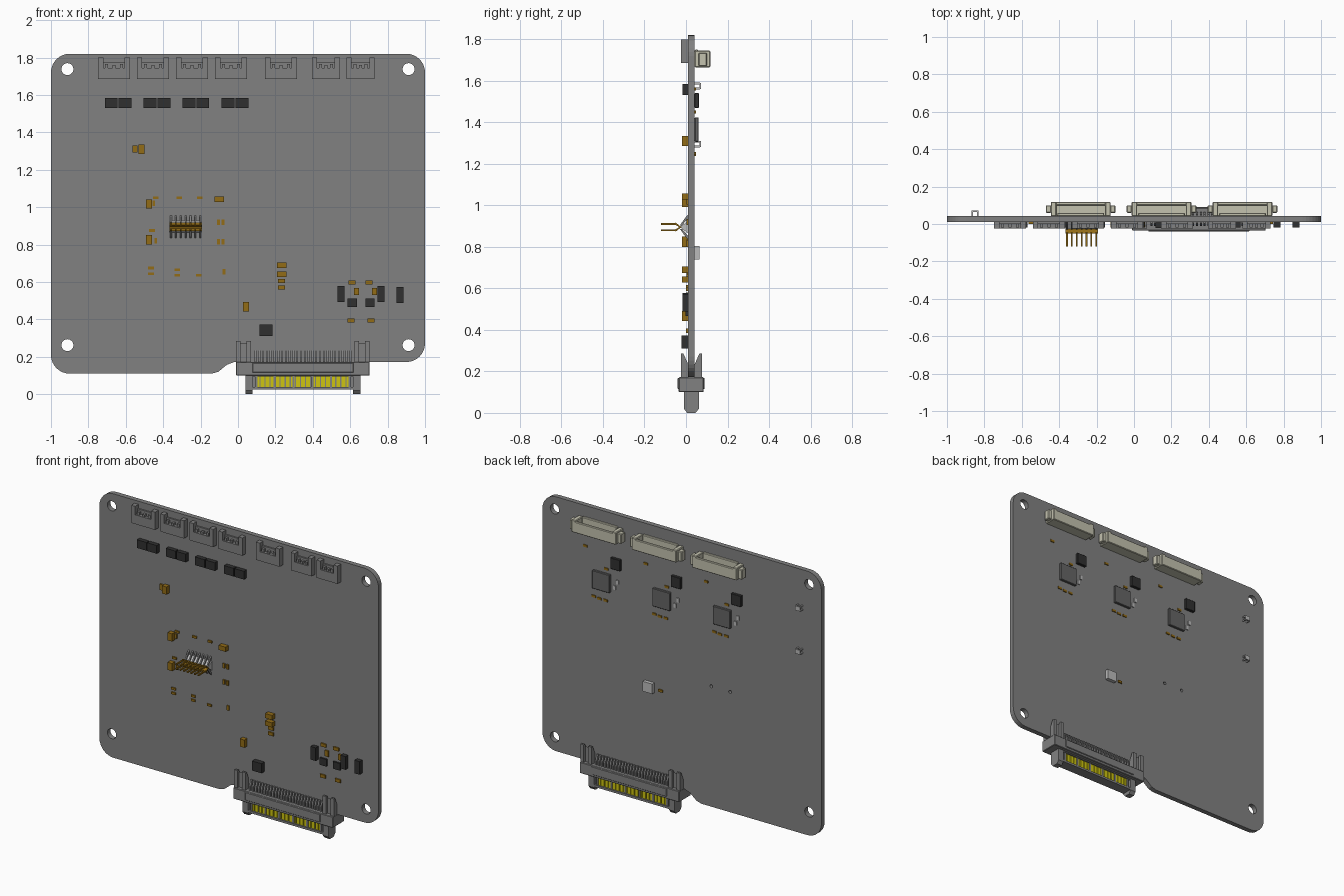
import bpy
import bmesh
import math
from mathutils import Matrix, Vector

cube = bpy.data.objects.get("Cube")
if cube:
    bpy.data.objects.remove(cube, do_unlink=True)


def material(name, r, g, b):
    m = bpy.data.materials.new(name)
    m.use_nodes = True
    m.diffuse_color = (r, g, b, 1)
    m.node_tree.nodes["Principled BSDF"].inputs["Base Color"].default_value = (r, g, b, 1)
    return m


grey = material("board grey", .22, .22, .22)
black = material("component black", .03, .03, .03)
gold = material("dark gold", .29, .15, .008)
yellow = material("contact yellow", .62, .56, .005)
beige = material("socket beige", .55, .54, .43)
chip_grey = material("chip grey", .13, .13, .13)
light = material("light grey", .5, .5, .5)

FRONT, BACK = .01, .042          # board faces along y
MID = (FRONT + BACK) / 2


def finish(name, bm, mat, bevel=0):
    bmesh.ops.recalc_face_normals(bm, faces=bm.faces)
    mesh = bpy.data.meshes.new(name)
    bm.to_mesh(mesh)
    bm.free()
    mesh.materials.append(mat)
    obj = bpy.data.objects.new(name, mesh)
    bpy.context.collection.objects.link(obj)
    if bevel:
        mod = obj.modifiers.new("bevel", 'BEVEL')
        mod.width, mod.segments = bevel, 1
    return obj


def boxes(name, mat, spans, bevel=0):
    """Each span is (x range, y range, z range)."""
    bm = bmesh.new()
    for span in spans:
        centre = Vector([(a + b) / 2 for a, b in span])
        size = [b - a for a, b in span]
        bmesh.ops.create_cube(bm, size=1, matrix=Matrix.Translation(centre) @ Matrix.Diagonal((*size, 1)))
    return finish(name, bm, mat, bevel)


def prisms(name, mat, profiles, x_ranges):
    """Extrude each (y, z) profile along every x range."""
    bm = bmesh.new()
    for profile in profiles:
        for x0, x1 in x_ranges:
            face = bm.faces.new([bm.verts.new((x0, y, z)) for y, z in profile])
            ext = bmesh.ops.extrude_face_region(bm, geom=[face])
            verts = [v for v in ext["geom"] if isinstance(v, bmesh.types.BMVert)]
            bmesh.ops.translate(bm, verts=verts, vec=(x1 - x0, 0, 0))
    return finish(name, bm, mat)


def around(c, size):
    return (c - size / 2, c + size / 2)


def front_parts(name, mat, centres, w, h, depth):
    boxes(name, mat, [(around(x, w), (FRONT - depth, FRONT), around(z, h)) for x, z in centres])


def back_parts(name, mat, centres, w, h, depth, bevel=0):
    boxes(name, mat, [(around(x, w), (BACK, BACK + depth), around(z, h)) for x, z in centres], bevel)


def arc(cx, cz, r, start, sweep=90, n=8):
    angles = [math.radians(start + sweep * i / n) for i in range(n + 1)]
    return [(cx + r * math.cos(a), cz + r * math.sin(a)) for a in angles]


# Circuit board: filled outline with round holes
outline = (arc(.9, 1.72, .1, 0) + arc(-.9, 1.72, .1, 90) + arc(-.9, .21, .1, 180)
           + [(-.14, .11), (-.105, .12), (-.06, .157), (-.02, .172)] + arc(.9, .272, .1, 270))
loops = [outline]
loops += [arc(x, z, .032, 0, 345, 23) for x in (-.912, .912) for z in (.262, 1.738)]
loops += [arc(x, .89, .01, 0, 330, 11) for x in (-.21, -.345)]
curve = bpy.data.curves.new("board_outline", 'CURVE')
curve.dimensions, curve.fill_mode, curve.extrude = '2D', 'BOTH', (BACK - FRONT) / 2
for loop in loops:
    spline = curve.splines.new('POLY')
    spline.points.add(len(loop) - 1)
    for p, (x, z) in zip(spline.points, loop):
        p.co = (x, z, 0, 1)
    spline.use_cyclic_u = True
helper = bpy.data.objects.new("board_outline", curve)
bpy.context.collection.objects.link(helper)
bpy.context.view_layer.update()
mesh = bpy.data.meshes.new_from_object(helper.evaluated_get(bpy.context.evaluated_depsgraph_get()))
bpy.data.objects.remove(helper, do_unlink=True)
mesh.transform(Matrix.Translation((0, MID, 0)) @ Matrix.Rotation(math.pi / 2, 4, 'X'))
mesh.materials.clear()
mesh.materials.append(grey)
for poly in mesh.polygons:
    poly.use_smooth = False
    poly.material_index = 0
board = bpy.data.objects.new("circuit_board", mesh)
bpy.context.collection.objects.link(board)

# Row of small plug sockets along the top front edge
sockets = [(x, .17) for x in (-.663, -.455, -.246, -.037, .23)] + [(.47, .15), (.655, .15)]
for i, (x, w) in enumerate(sockets):
    spans = [(around(x, w), (-.024, FRONT), (1.685, 1.745)),
             (around(x, w), (0, FRONT), (1.745, 1.775)),
             (around(x, .016), (-.02, FRONT), (1.745, 1.76))]
    for s in (-1, 1):
        spans.append((around(x + s * (w / 2 - .014), .028), (-.024, FRONT), (1.745, 1.8)))
        spans.append((around(x + s * (w / 2 - .045), .016), (-.018, FRONT), (1.745, 1.765)))
    boxes(f"plug_socket_{i + 1}", grey, spans)

# Black front components
pairs = [x + s * .037 for x in (-.641, -.433, -.225, -.016) for s in (-1, 1)]
front_parts("diode_row", black, [(x, 1.557) for x in pairs], .068, .053, .028)
front_parts("inductors", black, [(.551, .535), (.765, .535), (.866, .53)], .036, .085, .028)
front_parts("transistors", black, [(.61, .49), (.706, .49)], .05, .046, .012)
front_parts("front_chip", black, [(.15, .342)], .068, .062, .032)

# Gold front components
front_parts("upright_capacitors", gold,
            [(-.515, 1.31), (-.475, 1.017), (-.475, .825), (.043, .467)], .032, .05, .03)
front_parts("flat_capacitors", gold, [(-.1, 1.043), (.233, .69), (.233, .642)], .05, .03, .03)
front_parts("small_wide_resistors", gold,
            [(-.44, 1.05), (-.315, 1.05), (-.205, 1.05), (-.46, .875), (-.465, .675),
             (-.465, .645), (-.325, .665), (-.325, .637), (-.21, .637)], .03, .014, .008)
front_parts("wide_resistors", gold,
            [(.232, .605), (.232, .57), (.61, .597), (.7, .597), (.605, .395), (.712, .395)],
            .038, .021, .009)
front_parts("small_tall_resistors", gold,
            [(-.45, 1.02), (-.44, .82), (-.105, .92), (-.08, .92), (-.105, .815),
             (-.08, .815), (-.075, .655)], .015, .03, .008)
front_parts("tall_resistors", gold, [(-.55, 1.31), (.633, .55), (.73, .55)], .026, .038, .009)

# Pin header: spread legs, forked body and forward pins
HX, HZ = -.28, .895


def both(profile):
    return [[(y, HZ + s * z) for y, z in profile] for s in (1, -1)]


pin_x = [around(HX + (i - 3) * .026, .009) for i in range(7)]
prisms("header_legs", grey, both([(.01, .06), (.01, .042), (-.02, .008), (-.03, .008), (0, .05)]), pin_x)
prisms("header_base", light, [[(.01, HZ + .03), (-.03, HZ), (.01, HZ - .03)]], [around(HX, .17)])
prisms("header_fork", gold, both([(-.022, 0), (-.05, .022), (-.05, .01), (-.032, 0)]), [around(HX, .175)])
boxes("header_pins", gold, [(x, (-.12, -.045), around(HZ + s * .015, .009)) for x in pin_x for s in (-1, 1)])

# Rear side: three identical channels of socket, chips and small parts
for n, x in enumerate((-.285, .147, .58)):
    spans = [(around(x, .32), (BACK, .118), (1.665, 1.71)),
             (around(x, .32), (.1, .118), (1.7, 1.737)),
             (around(x, .25), (BACK, .06), (1.7, 1.75))]
    for s in (-1, 1):
        spans.append((around(x + s * .145, .03), (BACK, .118), (1.7, 1.745)))
        spans.append((around(x + s * .172, .028), (.06, .1), (1.67, 1.735)))
    boxes(f"rear_socket_{n + 1}", beige, spans, .004)
    back_parts(f"driver_chip_{n + 1}", chip_grey, [(x - .01, 1.365)], .125, .118, .018, .003)
    back_parts(f"power_chip_{n + 1}", black, [(x - .115, 1.505)], .07, .072, .02, .002)
    back_parts(f"rear_resistors_{n + 1}", gold,
               [(x + .11, 1.56), (x + .05, 1.25), (x + .01, 1.245), (x - .035, 1.245),
                (x - .04, 1.45)], .028, .014, .006)
    back_parts(f"rear_capacitors_{n + 1}", light, [(x - .12, 1.385), (x - .1, 1.345)], .018, .026, .006)

back_parts("sensor", light, [(.23, .772)], .068, .064, .024)
back_parts("sensor_resistor", gold, [(.15, .765)], .03, .016, .007)

# Rear indicator lamps: open feet under a small cap
for n, z in enumerate((1.575, 1.295)):
    spans = [(around(-.85, .036), (.064, .072), around(z, .028))]
    for sx in (-1, 1):
        for sz in (-1, 1):
            spans.append((around(-.85 + sx * .014, .008), (BACK, .068), around(z + sz * .012, .008)))
    boxes(f"indicator_{n + 1}", light, spans)

# Edge connector body with latch towers on both board faces
EX = .347
boxes("edge_connector_body", grey, [(around(EX, .714), (-.035, .085), (.1, .172)),
                                    (around(EX, .54), (-.04, .09), (.115, .168))], .003)


def rear(profile):
    return [(2 * MID - y, z) for y, z in profile]


tower = [(-.025, .17), (-.025, .285), (-.012, .285), (.01, .235), (.01, .17)]
floor = [(-.008, .17), (-.008, .27), (.01, .235), (.01, .17)]
walls, inner = [], []
for s in (-1, 1):
    c = EX + s * .317
    walls += [around(c - .028, .024), around(c + .028, .024)]
    inner.append(around(c, .034))
prisms("latch_walls", grey, [tower, rear(tower)], walls)
prisms("latch_floors", grey, [floor, rear(floor)], inner)

# Solder tails in two steps
tails = [around(EX + (i - 12.5) * .0203, .011) for i in range(26)]
low = [(-.012, .17), (-.012, .2), (.002, .235), (.01, .235), (.01, .17)]
prisms("solder_tails", grey, [low, rear(low)], tails)

# Mating tongue: frame, end posts and rows of contacts
boxes("tongue_core", grey, [(around(EX, .54), (.01, .042), (.03, .1)),
                            (around(EX, .56), (-.008, .06), (.024, .038)),
                            (around(EX, .56), (-.008, .06), (.094, .102))])
post = [(-.01, .1), (-.01, .02), (.006, 0), (.046, 0), (.062, .02), (.062, .1)]
prisms("tongue_posts", grey, [post], [around(EX + s * .288, .038) for s in (-1, 1)])
contacts = [around(EX + (i - 9) * .027, .021) for i in range(19)]
boxes("contacts", yellow, [(x, (.002, .05), (.036, .096)) for x in contacts])
boxes("tongue_ribs", grey, [(around(EX + (i - 2.5) * .1, .012), (-.004, .056), (.036, .096)) for i in range(6)])
